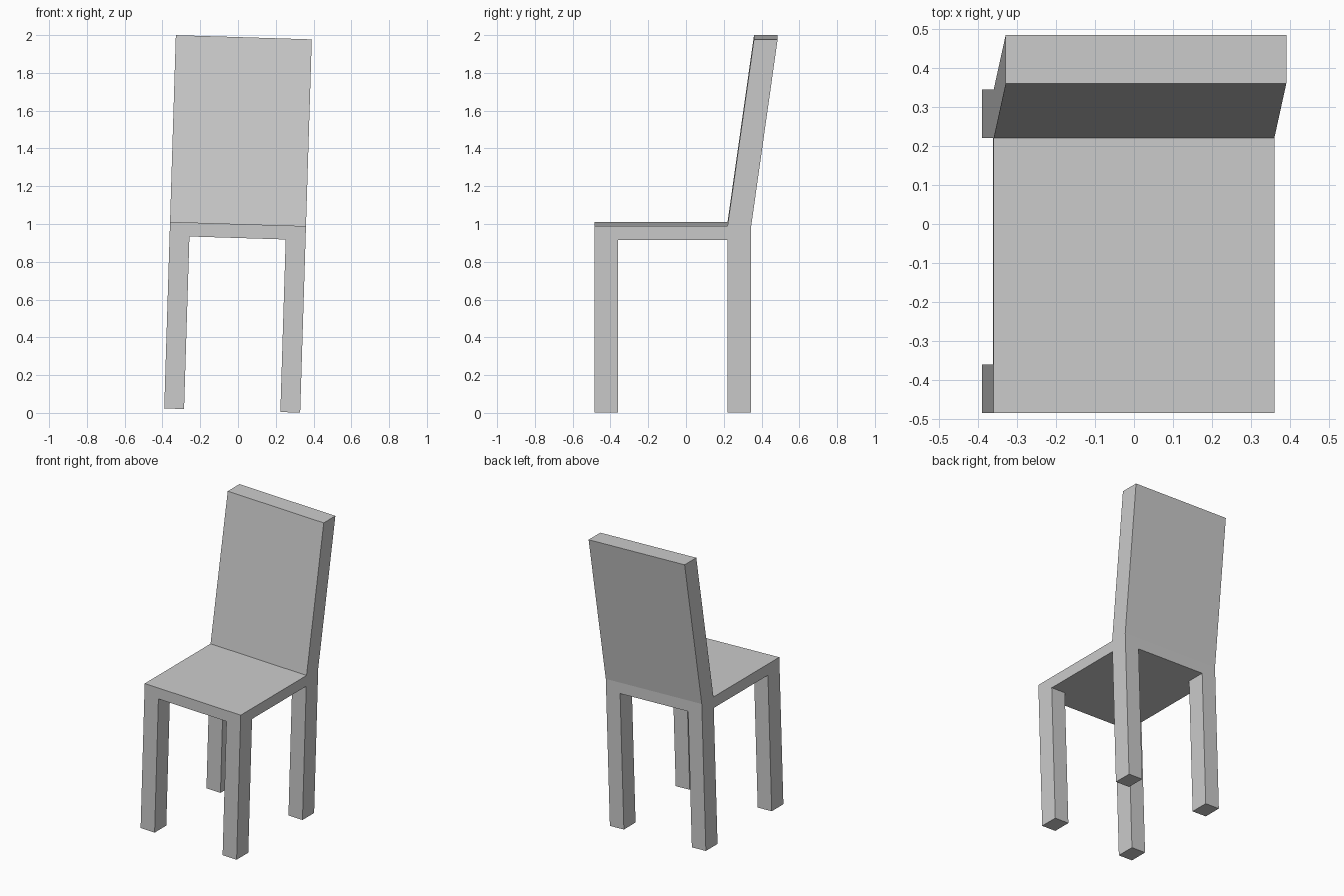
import bpy, bmesh
from math import radians
from mathutils import Matrix, Vector

cube = bpy.data.objects.get("Cube")
if cube:
    bpy.data.objects.remove(cube, do_unlink=True)

# Plain grey material
grey = bpy.data.materials.new("plain_grey")
grey.use_nodes = True
colour = (0.6, 0.6, 0.6, 1)
grey.diffuse_color = colour
grey.node_tree.nodes["Principled BSDF"].inputs["Base Color"].default_value = colour

# Seat and leg dimensions
XS = (-0.36, -0.255, 0.255, 0.36)
YS = (-0.485, -0.36, 0.22, 0.345)
SEAT_TOP, SEAT_BOTTOM, FLOOR, BACK_TOP = 1.0, 0.926, 0.012, 1.989

bm = bmesh.new()


def extrude(faces, offset):
    """Extrude a connected patch of faces, leaving no face inside."""
    result = bmesh.ops.extrude_face_region(bm, geom=faces)
    verts = [g for g in result["geom"] if isinstance(g, bmesh.types.BMVert)]
    new_faces = [g for g in result["geom"] if isinstance(g, bmesh.types.BMFace)]
    bmesh.ops.delete(bm, geom=[f for f in faces if f.is_valid], context="FACES")
    bmesh.ops.translate(bm, verts=verts, vec=Vector(offset))
    return new_faces


# Seat slab, divided where the legs and back join it
def seat_grid(z):
    pts = [[bm.verts.new((x, y, z)) for x in XS] for y in YS]
    faces = [[bm.faces.new((pts[j][i], pts[j][i + 1], pts[j + 1][i + 1], pts[j + 1][i]))
              for i in range(3)] for j in range(3)]
    return pts, faces


top_pts, top = seat_grid(SEAT_TOP)
low_pts, low = seat_grid(SEAT_BOTTOM)


def rim(pts):
    return (pts[0][:-1] + [row[-1] for row in pts[:-1]]
            + pts[-1][:0:-1] + [row[0] for row in pts[:0:-1]])


a, b = rim(top_pts), rim(low_pts)
for i in range(len(a)):
    j = (i + 1) % len(a)
    bm.faces.new((b[i], b[j], a[j], a[i]))

# Four legs under the corners
for j in (0, 2):
    for i in (0, 2):
        extrude([low[j][i]], (0, 0, FLOOR - SEAT_BOTTOM))

# Leaning back panel along the rear edge
extrude(list(top[2]), (0, 0.14, BACK_TOP - SEAT_TOP))

# Merge flat neighbouring faces, then tip the chair slightly sideways
bmesh.ops.recalc_face_normals(bm, faces=bm.faces[:])
bmesh.ops.dissolve_limit(bm, angle_limit=radians(0.5), verts=bm.verts[:], edges=bm.edges[:])
pivot = Matrix.Translation((0, 0, 1))
bm.transform(pivot @ Matrix.Rotation(radians(1.78), 4, "Y") @ pivot.inverted())

mesh = bpy.data.meshes.new("chair")
bm.to_mesh(mesh)
bm.free()
mesh.materials.append(grey)
bpy.context.collection.objects.link(bpy.data.objects.new("chair", mesh))
